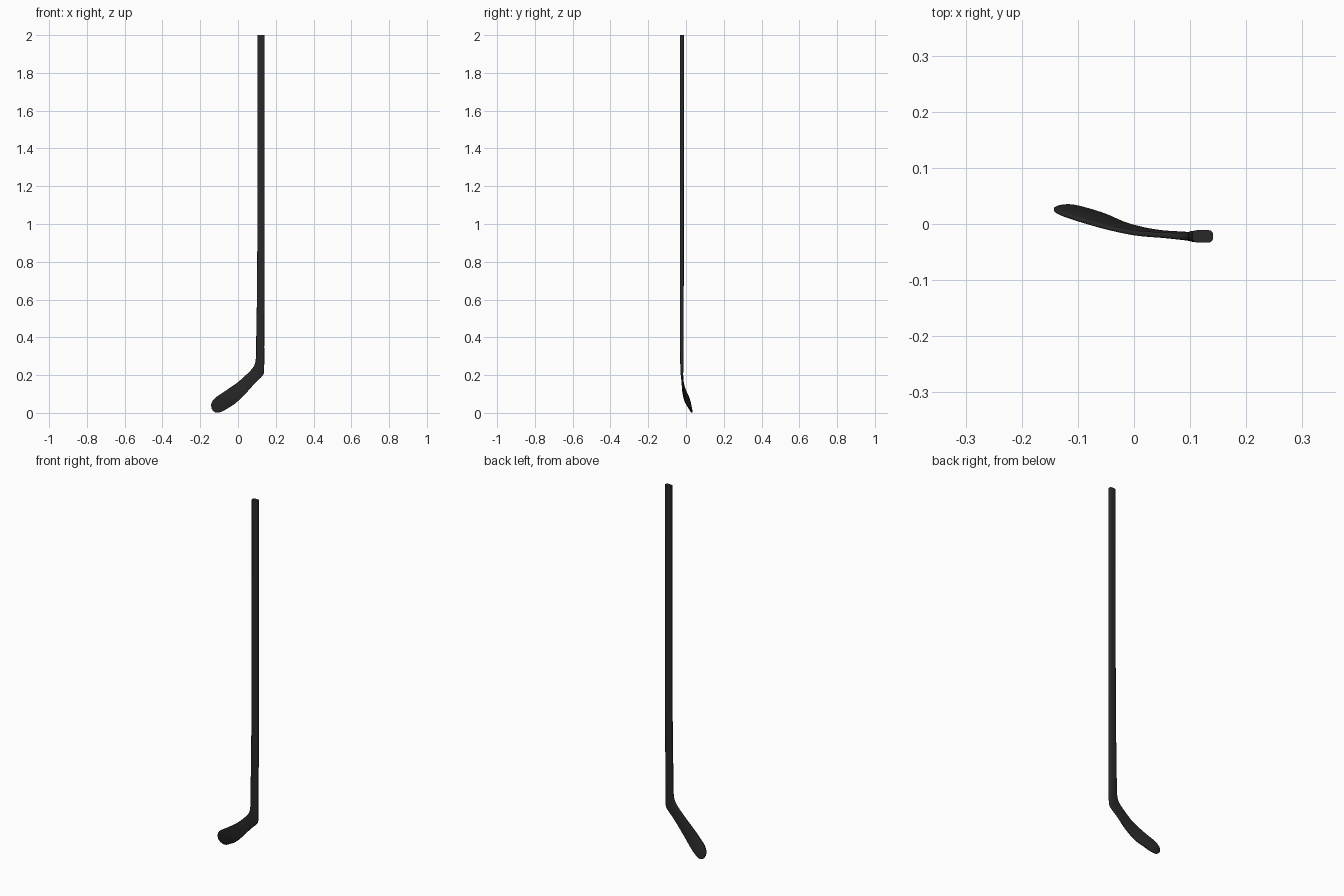
import bpy, bmesh, math
from mathutils import Vector

if "Cube" in bpy.data.objects:
    bpy.data.objects.remove(bpy.data.objects["Cube"])

# Stations down the stick: inner/upper edge xyz, outer/lower edge xyz, thickness
stations = [
    ((.104, -.022, 2.0), (.141, -.022, 2.0), .022),
    ((.103, -.022, 1.0), (.141, -.022, 1.0), .021),
    ((.100, -.022, .60), (.140, -.022, .60), .020),
    ((.0965, -.022, .40), (.139, -.022, .38), .019),
    ((.095, -.022, .30), (.139, -.022, .26), .017),
    ((.090, -.022, .263), (.137, -.022, .213), .015),
    ((.078, -.022, .238), (.126, -.021, .192), .012),
    ((.050, -.020, .208), (.090, -.0185, .157), .010),
    ((.000, -.016, .163), (.040, -.014, .102), .009),
    ((-.050, -.006, .128), (-.010, -.002, .054), .008),
    ((-.090, .005, .101), (-.050, .015, .027), .008),
    ((-.115, .013, .084), (-.085, .026, .007), .008),
    ((-.130, .018, .070), (-.110, .032, .001), .007),
    ((-.140, .023, .053), (-.128, .032, .008), .006),
    ((-.143, .026, .040), (-.139, .029, .021), .005),
]
rows = [list(a) + list(b) + [t] for a, b, t in stations]


def blend(p0, p1, p2, p3, u):
    """Catmull-Rom blend of four station rows."""
    return [.5 * (2 * b + (c - a) * u + (2 * a - 5 * b + 4 * c - d) * u * u
                  + (3 * b - a - 3 * c + d) * u ** 3)
            for a, b, c, d in zip(p0, p1, p2, p3)]


# Straight shaft keeps its stations, the bend and blade are smoothed
path = rows[:3]
for i in range(3, len(rows) - 1):
    nxt = rows[min(i + 2, len(rows) - 1)]
    path += [blend(rows[i - 1], rows[i], rows[i + 1], nxt, k / 5) for k in range(5)]
path.append(rows[-1])


def section(i):
    """Rounded rectangle spanning the two edges of a station."""
    mids = [(Vector(r[:3]) + Vector(r[3:6])) / 2 for r in path]
    tangent = mids[min(i + 1, len(path) - 1)] - mids[max(i - 1, 0)]
    a, b, t = Vector(path[i][:3]), Vector(path[i][3:6]), path[i][6]
    d = (b - a).normalized()
    n = tangent.cross(d).normalized()
    w, h = (b - a).length / 2, t / 2
    r = min(t * .35, w * .9)
    pts = []
    for q, (sx, sy) in enumerate([(1, 1), (-1, 1), (-1, -1), (1, -1)]):
        for k in range(4):
            ang = math.radians(90 * q + 30 * k)
            x = sx * (w - r) + r * math.cos(ang)
            y = sy * (h - r) + r * math.sin(ang)
            pts.append(mids[i] + d * x + n * y)
    return pts


# Stick: shaft and curved blade as one loft
bm = bmesh.new()
rings = [[bm.verts.new(p) for p in section(i)] for i in range(len(path))]
for r0, r1 in zip(rings, rings[1:]):
    for k in range(16):
        j = (k + 1) % 16
        bm.faces.new((r0[k], r0[j], r1[j], r1[k]))
bm.faces.new(rings[0])
bm.faces.new(rings[-1])
bmesh.ops.recalc_face_normals(bm, faces=bm.faces)
mesh = bpy.data.meshes.new("hockey_stick")
bm.to_mesh(mesh)
bm.free()
stick = bpy.data.objects.new("hockey_stick", mesh)
bpy.context.collection.objects.link(stick)

# Single dark colour
black = bpy.data.materials.new("matte black")
black.diffuse_color = (.022, .022, .022, 1)
black.use_nodes = True
black.node_tree.nodes["Principled BSDF"].inputs["Base Color"].default_value = black.diffuse_color
mesh.materials.append(black)

bpy.context.view_layer.objects.active = stick
stick.select_set(True)
bpy.ops.object.shade_smooth_by_angle(angle=math.radians(40))
